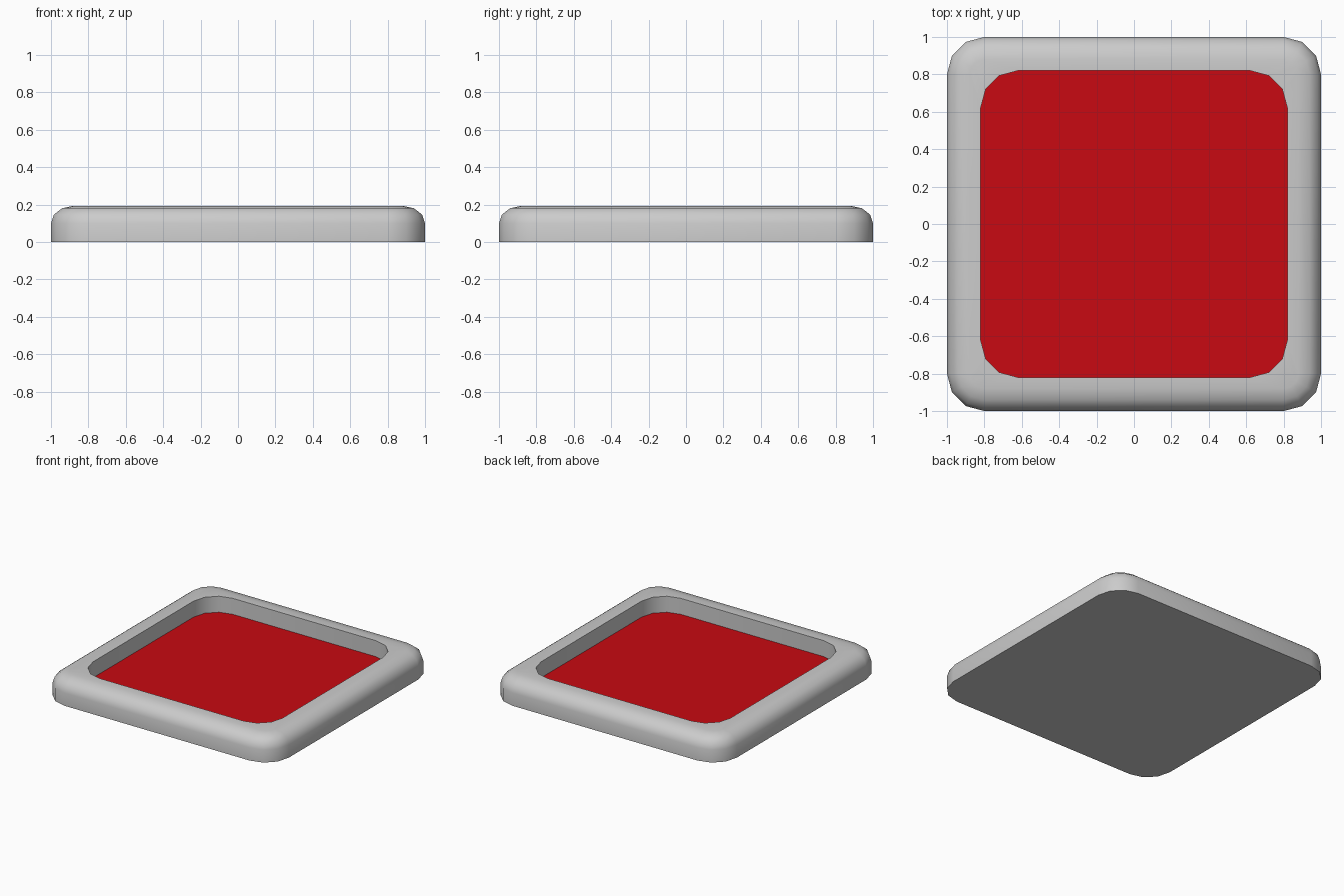
import bpy, bmesh, math

if "Cube" in bpy.data.objects:
    bpy.data.objects.remove(bpy.data.objects["Cube"])

SEG = 3          # segments per rounded corner
TOP = 0.193      # rim height
FLOOR = 0.068    # height of the recessed panel


def outline(half, radius, z):
    """Rounded square loop, counter-clockwise."""
    pts = []
    c = half - radius
    for q, (sx, sy) in enumerate([(1, 1), (-1, 1), (-1, -1), (1, -1)]):
        for i in range(SEG + 1):
            a = math.pi / 2 * (q + i / SEG)
            pts.append((sx * c + radius * math.cos(a),
                        sy * c + radius * math.sin(a), z))
    return pts


def loft(name, loops, cap_start=False, cap_end=False):
    """Skin a stack of matching loops into one object."""
    bm = bmesh.new()
    rings = [[bm.verts.new(p) for p in loop] for loop in loops]
    n = len(rings[0])
    for a, b in zip(rings, rings[1:]):
        for i in range(n):
            j = (i + 1) % n
            bm.faces.new((a[i], a[j], b[j], b[i]))
    if cap_start:
        bm.faces.new(rings[0][::-1])
    if cap_end:
        bm.faces.new(rings[-1])
    mesh = bpy.data.meshes.new(name)
    bm.to_mesh(mesh)
    bm.free()
    obj = bpy.data.objects.new(name, mesh)
    bpy.context.collection.objects.link(obj)
    return obj


# Tray frame: flat base, straight side, rounded shoulder, flat rim, inner wall
shoulder_w, shoulder_z = 0.12, 0.10
loops = [outline(1.0, 0.2, 0.0)]
for k in range(4):
    a = math.radians(30 * k)
    inset = shoulder_w * (1 - math.cos(a))
    z = shoulder_z + (TOP - shoulder_z) * math.sin(a)
    loops.append(outline(1.0 - inset, 0.2 - inset, z))
loops.append(outline(0.82, 0.2, TOP))
loops.append(outline(0.82, 0.2, FLOOR))
frame = loft("tray_frame", loops, cap_start=True)

bpy.context.view_layer.objects.active = frame
frame.select_set(True)
bpy.ops.object.shade_smooth_by_angle(angle=math.radians(35))

# Red panel at the bottom of the recess
panel = loft("recessed_panel", [outline(0.82, 0.2, FLOOR)], cap_end=True)
red = bpy.data.materials.new("red")
red.diffuse_color = (0.58, 0.003, 0.006, 1)
red.use_nodes = True
red.node_tree.nodes["Principled BSDF"].inputs["Base Color"].default_value = red.diffuse_color
panel.data.materials.append(red)
